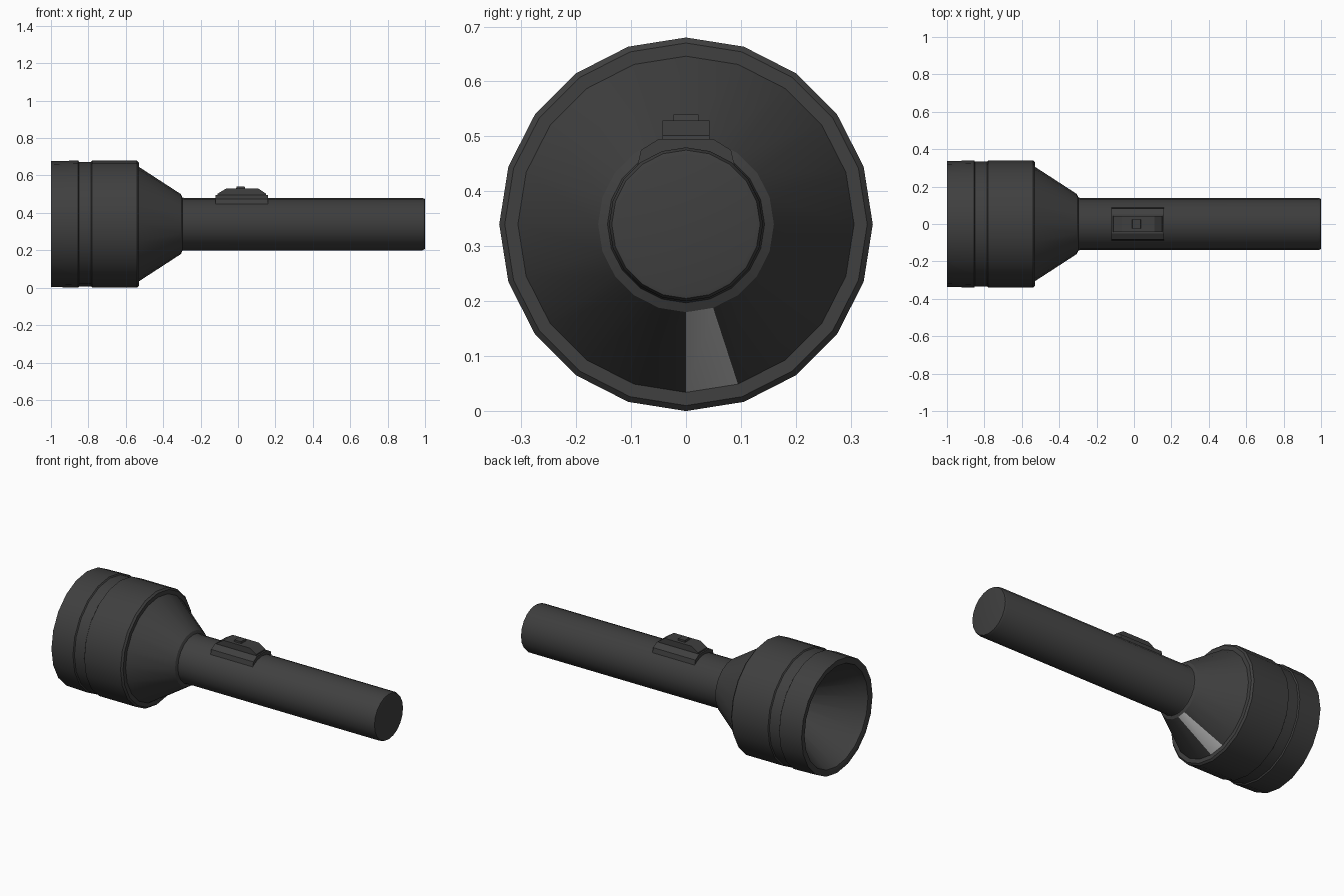
import bpy, bmesh, math

if "Cube" in bpy.data.objects:
    bpy.data.objects.remove(bpy.data.objects["Cube"])

AXIS_Z = 0.34
SIDES = 20


def material(name, value):
    m = bpy.data.materials.new(name)
    m.diffuse_color = (value, value, value, 1)
    m.use_nodes = True
    m.node_tree.nodes["Principled BSDF"].inputs["Base Color"].default_value = m.diffuse_color
    return m


dark = material("dark grey", 0.05)
light = material("light grey", 0.6)


def finish(bm, name, smooth=True):
    bmesh.ops.recalc_face_normals(bm, faces=bm.faces)
    me = bpy.data.meshes.new(name)
    bm.to_mesh(me)
    bm.free()
    ob = bpy.data.objects.new(name, me)
    bpy.context.collection.objects.link(ob)
    me.materials.append(dark)
    me.materials.append(light)
    if smooth:
        bpy.ops.object.select_all(action='DESELECT')
        ob.select_set(True)
        bpy.context.view_layer.objects.active = ob
        bpy.ops.object.shade_smooth_by_angle(angle=math.radians(30))
    return ob


def lathe(name, profile):
    """Turn (x, radius) points around the torch axis; radius 0 ends are poles."""
    bm = bmesh.new()
    rings = []
    for x, r in profile:
        if r == 0:
            rings.append([bm.verts.new((x, 0, AXIS_Z))] * SIDES)
            continue
        ang = [math.pi / 2 + 2 * math.pi * i / SIDES for i in range(SIDES)]
        rings.append([bm.verts.new((x, r * math.cos(a), AXIS_Z + r * math.sin(a))) for a in ang])
    for a, b in zip(rings, rings[1:]):
        for i in range(SIDES):
            j = (i + 1) % SIDES
            quad = list(dict.fromkeys((a[i], a[j], b[j], b[i])))
            f = bm.faces.new(quad)
            # the single pale facet under the neck cone
            c = f.calc_center_median()
            if a is rings[NECK] and c.z < 0.2 and 0 < c.y < 0.06:
                f.material_index = 1
    return finish(bm, name)


def prism(name, pts, axis, lo, hi):
    """Extrude a 2D outline (with z second) along x or y."""
    bm = bmesh.new()
    place = (lambda u, z, d: (d, u, z)) if axis == 'x' else (lambda u, z, d: (u, d, z))
    a = [bm.verts.new(place(u, z, lo)) for u, z in pts]
    b = [bm.verts.new(place(u, z, hi)) for u, z in pts]
    bm.faces.new(a)
    bm.faces.new(b[::-1])
    for i in range(len(pts)):
        j = (i + 1) % len(pts)
        bm.faces.new((a[i], b[i], b[j], a[j]))
    return finish(bm, name, smooth=False)


# torch shell: reflector, rim, grooved head, neck cone, handle and end cap
shell = [(-0.58, 0), (-0.60, 0.06), (-0.96, 0.285), (-0.995, 0.30), (-1.0, 0.315),
         (-1.0, 0.336), (-0.855, 0.34), (-0.85, 0.333), (-0.785, 0.333), (-0.78, 0.34),
         (-0.54, 0.34), (-0.53, 0.33), (-0.53, 0.306), (-0.305, 0.16), (-0.298, 0.143),
         (-0.29, 0.14), (0.985, 0.14), (0.998, 0.135), (1.0, 0.127), (1.0, 0)]
NECK = 12
lathe("torch_body", shell)

# switch saddle wrapped over the handle
half = [(0.09, 0.44), (0.082, 0.475), (0.05, 0.495)]
prism("switch_saddle", half + [(-y, z) for y, z in reversed(half)], 'x', -0.12, 0.16)

# raised switch housing with sloped ends
prism("switch_housing", [(-0.115, 0.47), (-0.11, 0.502), (-0.065, 0.529), (0.11, 0.529),
                         (0.15, 0.502), (0.155, 0.47)], 'y', -0.043, 0.043)

# push button
prism("switch_button", [(-0.012, 0.52), (-0.008, 0.54), (0.036, 0.54), (0.04, 0.52)],
      'y', -0.023, 0.023)
